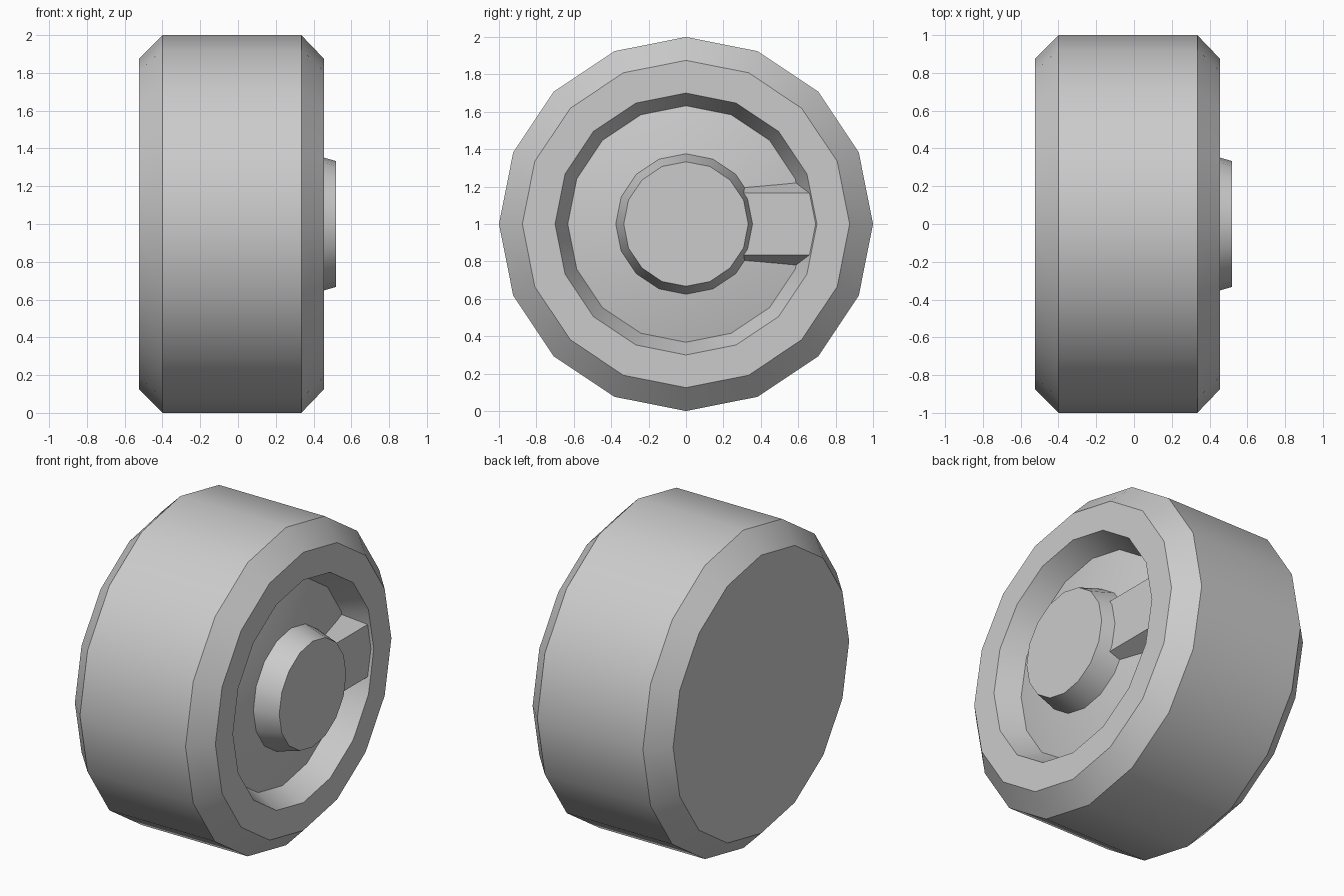
import bpy, bmesh
from math import sin, cos, pi, radians

cube = bpy.data.objects.get("Cube")
if cube:
    bpy.data.objects.remove(cube, do_unlink=True)

SIDES = 16
AXLE_Z = 1.0

grey = bpy.data.materials.new("light grey")
grey.use_nodes = True
colour = (0.6, 0.6, 0.6, 1)
grey.diffuse_color = colour
grey.node_tree.nodes["Principled BSDF"].inputs["Base Color"].default_value = colour


def finish(name, bm):
    """Turn a bmesh into a shaded object with sharp edges kept."""
    bmesh.ops.recalc_face_normals(bm, faces=bm.faces)
    mesh = bpy.data.meshes.new(name)
    bm.to_mesh(mesh)
    bm.free()
    mesh.materials.append(grey)
    obj = bpy.data.objects.new(name, mesh)
    bpy.context.collection.objects.link(obj)
    bpy.ops.object.select_all(action='DESELECT')
    obj.select_set(True)
    bpy.context.view_layer.objects.active = obj
    bpy.ops.object.shade_smooth_by_angle(angle=radians(30))
    return obj


def loft(name, rings):
    """Skin a row of vertex rings and close both ends."""
    bm = bmesh.new()
    loops = [[bm.verts.new(p) for p in ring] for ring in rings]
    for a, b in zip(loops, loops[1:]):
        n = len(a)
        for i in range(n):
            j = (i + 1) % n
            bm.faces.new((a[i], a[j], b[j], b[i]))
    bm.faces.new(loops[0])
    bm.faces.new(loops[-1])
    return finish(name, bm)


def lathe(name, profile):
    """Revolve (x, radius) points about the axle."""
    angles = [2 * pi * i / SIDES for i in range(SIDES)]
    return loft(name, [[(x, r * cos(a), AXLE_Z + r * sin(a)) for a in angles]
                       for x, r in profile])


# Chamfered tyre with a dished recess whose floor rises to the hub
lathe("wheel_body", [(-0.523, 0.875), (-0.4, 1), (0.335, 1), (0.455, 0.875),
                     (0.455, 0.7), (0.31, 0.632), (0.387, 0.3)])

# Tapered hub
lathe("hub", [(0.3, 0.395), (0.52, 0.333)])

# Single flared spoke, from inside the hub into the recess wall
section = [(0.25, -0.245), (0.25, 0.245), (0.44, 0.165), (0.44, -0.165)]
loft("spoke", [[(x, y, AXLE_Z + z) for x, z in section] for y in (0.25, 0.75)])
